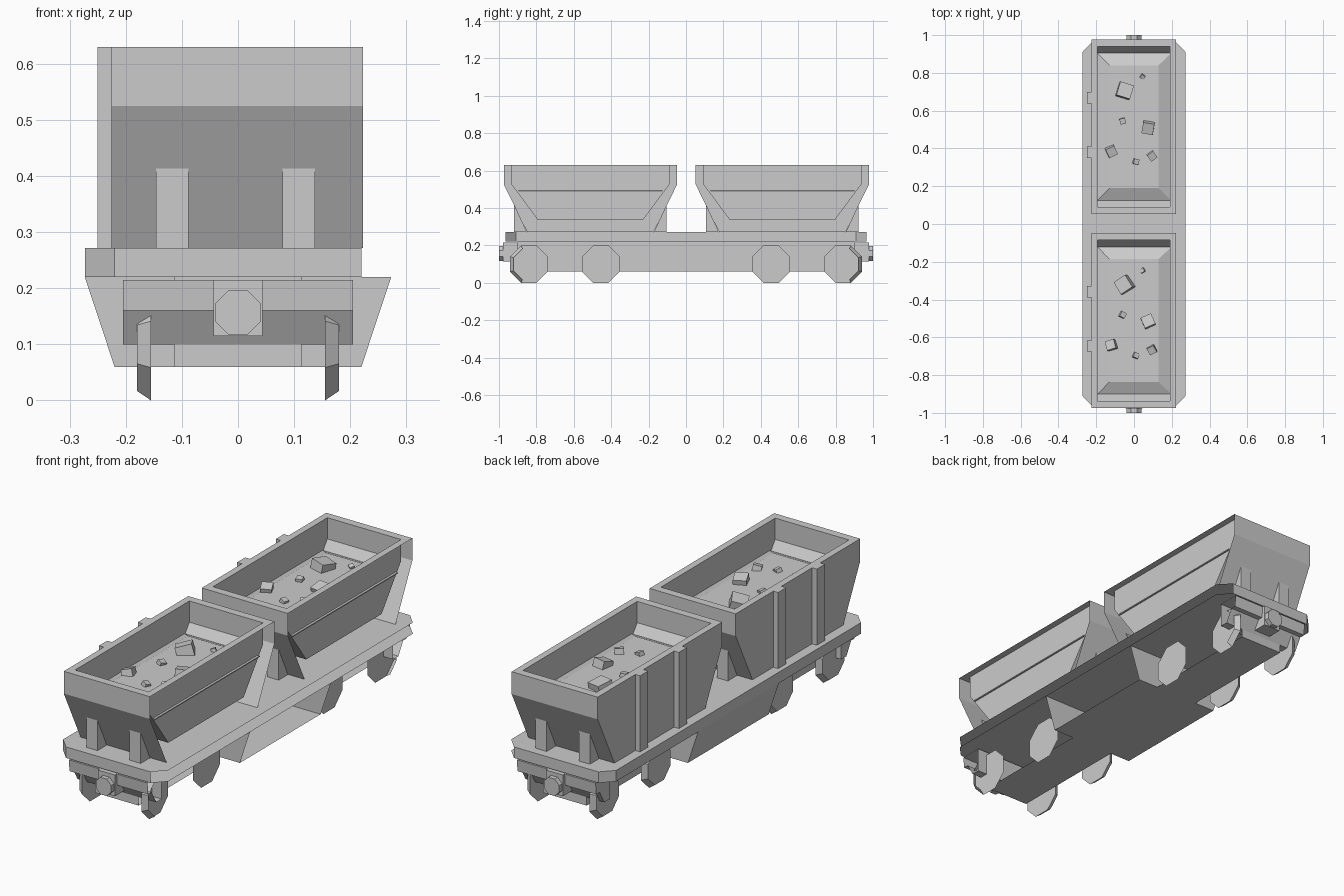
import bpy, bmesh, math, random
from mathutils import Matrix, Euler

if "Cube" in bpy.data.objects:
    bpy.data.objects.remove(bpy.data.objects["Cube"])

random.seed(4)


def finish(name, bm, drop=None):
    """Make the object; faces for which drop(face) is true stay open."""
    bmesh.ops.recalc_face_normals(bm, faces=bm.faces)
    if drop:
        gone = [f for f in bm.faces if drop(f)]
        bmesh.ops.delete(bm, geom=gone, context='FACES')
    me = bpy.data.meshes.new(name)
    bm.to_mesh(me)
    bm.free()
    ob = bpy.data.objects.new(name, me)
    bpy.context.collection.objects.link(ob)
    return ob


def loft(name, rings, drop=None):
    """Solid through a list of equal-length 3D rings."""
    bm = bmesh.new()
    vs = [[bm.verts.new(p) for p in r] for r in rings]
    n = len(vs[0])
    for a, b in zip(vs, vs[1:]):
        for i in range(n):
            j = (i + 1) % n
            bm.faces.new((a[i], a[j], b[j], b[i]))
    bm.faces.new(vs[0][::-1])
    bm.faces.new(vs[-1])
    return finish(name, bm, drop)


def prism(name, pts, axis, a, b, end_pts=None, drop=None):
    put = {'x': lambda p, t: (t, p[0], p[1]),
           'y': lambda p, t: (p[0], t, p[1]),
           'z': lambda p, t: (p[0], p[1], t)}[axis]
    return loft(name, [[put(p, a) for p in pts], [put(p, b) for p in (end_pts or pts)]], drop)


def rect(x0, x1, hy, z):
    return [(x0, -hy, z), (x1, -hy, z), (x1, hy, z), (x0, hy, z)]


def box(name, x0, x1, y0, y1, z0, z1, drop=None):
    return prism(name, [(x0, y0), (x1, y0), (x1, y1), (x0, y1)], 'z', z0, z1, drop=drop)


def octagon(cu, cv, r):
    """Flat-bottomed octagon, r is the distance to its flats."""
    r /= math.cos(math.pi / 8)
    return [(cu + r * math.cos(math.pi / 8 + i * math.pi / 4),
             cv + r * math.sin(math.pi / 8 + i * math.pi / 4)) for i in range(8)]


def right_open(f):
    return f.normal.x > .3


# deck with clipped corners; the whole right-hand side of the model is open
outline = [(-.22, -.965), (.22, -.965), (.273, -.91), (.273, .91),
           (.22, .965), (-.22, .965), (-.273, .91), (-.273, -.91)]
prism("deck", outline, 'z', .22, .272, drop=right_open)

# underframe: wide tapered middle and a narrow spine
prism("frame_middle", [(-.273, .22), (.273, .22), (.22, .06), (-.22, .06)], 'y', -.3, .3,
      drop=right_open)
box("frame_spine", -.113, .113, -.9, .9, .06, .22, right_open)

# end beams and couplers
for s, end in ((-1, "front"), (1, "rear")):
    beam = [(.965, .215), (.96, .16), (.935, .16), (.90, .10), (.86, .10), (.86, .215)]
    prism(end + "_beam", [(s * y, z) for y, z in beam], 'x', -.205, .205, drop=right_open)
    box(end + "_coupler_block", -.044, .044, s * .9, s * .978, .115, .215)
    prism(end + "_coupler", octagon(0, .157, .04), 'y', s * .97, s * 1.0)

# wheels: rims tapered outward, right-hand ones open except toward the model's ends
for y in (-.84, -.455, .455, .84):
    def rim_open(f):
        outward = f.normal.y * math.copysign(1, y)
        return f.normal.x > .3 and not (abs(y) > .6 and outward > .3)
    for s in (-1, 1):
        prism("wheel", octagon(y, .1, .1), 'x', s * .155, s * .18, octagon(y, .1, .083),
              rim_open if s > 0 else None)

# rocks: x, y from hopper centre, size
ROCKS = [(-.05, .19, .075), (.045, .265, .022), (-.06, .03, .03), (.075, -.005, .06),
         (-.12, -.13, .05), (.01, -.185, .028), (.095, -.155, .04)]


def hopper(cy, label):
    parts = []
    # bin: sloped ends outside, trough inside (x left, x right, half y, z), right side open
    rows = [(-.225, .223, .338, .272), (-.225, .223, .463, .525), (-.225, .223, .463, .63),
            (-.193, .191, .425, .63), (-.193, .191, .425, .53), (-.193, .191, .28, .335)]
    parts.append(loft(label + "_bin", [rect(*r) for r in rows],
                      lambda f: (f.normal.x > .5 and f.calc_center_median().x > .2)
                      or f.calc_center_median().z < .28))
    # heaped load
    parts.append(loft(label + "_load", [rect(-.193, .198, .39, .485), rect(-.193, .198, .39, .49),
                                        rect(-.13, .13, .325, .52)]))
    # ribs on the left wall
    for y in (-.135, .153):
        parts.append(box(label + "_rib", -.25, -.225, y - .03, y + .03, .272, .63, right_open))
    # wedge posts under both sloped ends
    for s in (-1, 1):
        wedge = [(s * .34, .272), (s * .408, .272), (s * .408, .42)]
        for x in (-.117, .108):
            parts.append(prism(label + "_end_post", wedge, 'x', x - .029, x + .029))
    # loose rocks
    for x, y, size in ROCKS:
        bm = bmesh.new()
        turn = Euler([random.uniform(-.35, .35), random.uniform(-.35, .35),
                      random.uniform(0, 1.5)]).to_matrix().to_4x4()
        bmesh.ops.create_cube(bm, size=1, matrix=Matrix.Translation((x, y, .522 + size * .1))
                              @ turn @ Matrix.Diagonal((size, size, size * .7, 1)))
        parts.append(finish(label + "_rock", bm))
    for p in parts:
        p.location.y = cy


hopper(-.511, "front_hopper")
hopper(.515, "rear_hopper")
